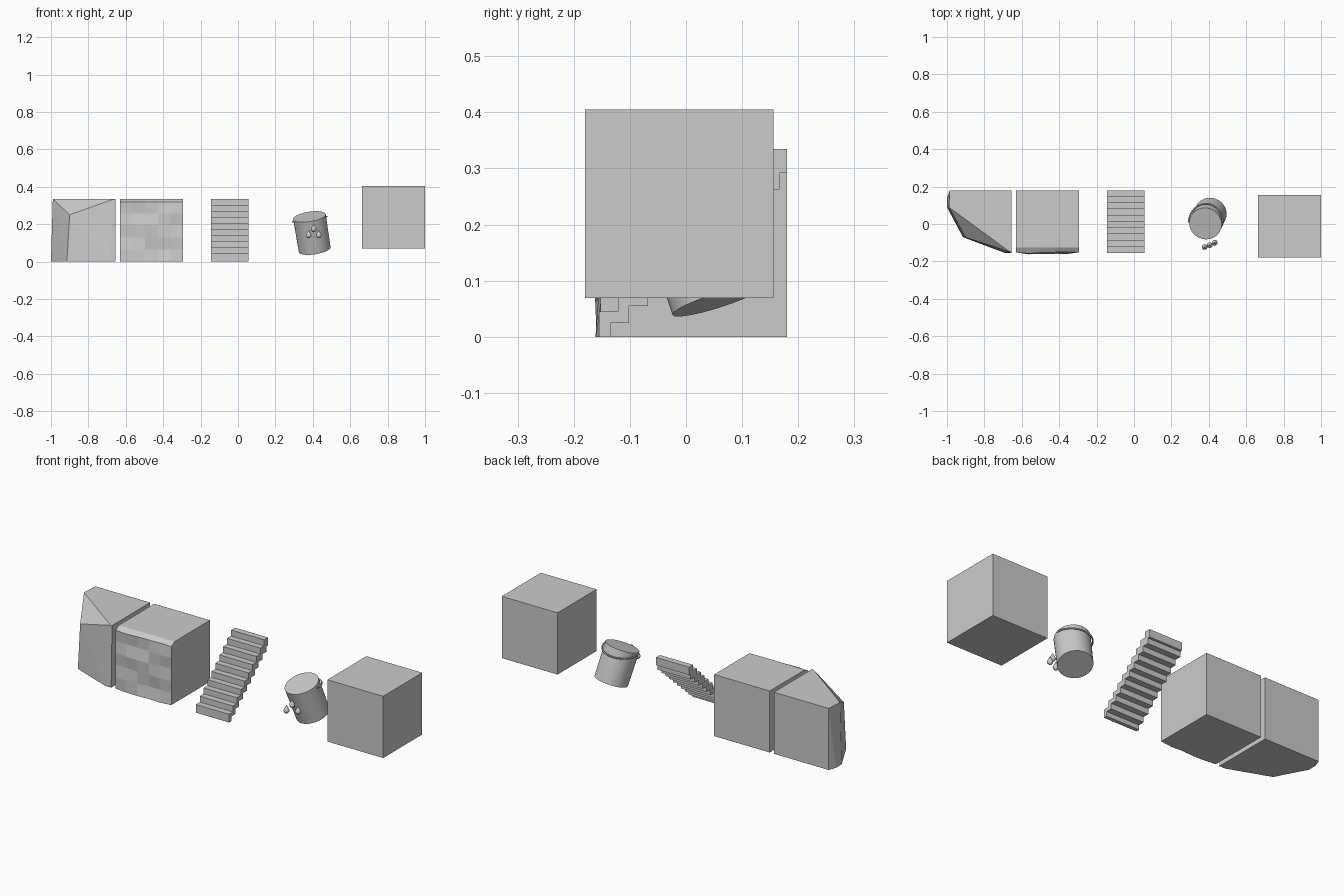
import bpy, bmesh, math, random
from mathutils import Vector

if "Cube" in bpy.data.objects:
    bpy.data.objects.remove(bpy.data.objects["Cube"])

random.seed(4)


def finish(name, bm, smooth=False):
    bmesh.ops.recalc_face_normals(bm, faces=bm.faces[:])
    mesh = bpy.data.meshes.new(name)
    bm.to_mesh(mesh)
    bm.free()
    obj = bpy.data.objects.new(name, mesh)
    bpy.context.collection.objects.link(obj)
    if smooth:
        bpy.ops.object.select_all(action='DESELECT')
        bpy.context.view_layer.objects.active = obj
        obj.select_set(True)
        bpy.ops.object.shade_smooth_by_angle(angle=math.radians(40))
    return obj


def lathe(bm, profile, sides):
    # revolve (radius, z) points around z
    rings = [[bm.verts.new((r * math.cos(2 * math.pi * i / sides),
                            r * math.sin(2 * math.pi * i / sides), z))
              for i in range(sides)] for r, z in profile]
    for a, b in zip(rings, rings[1:]):
        for i in range(sides):
            j = (i + 1) % sides
            bm.faces.new((a[i], a[j], b[j], b[i]))
    bm.faces.new(rings[0])
    bm.faces.new(rings[-1])


# chipped rock: hull of its corner points
bm = bmesh.new()
T = 0.335
rock = [(-.655, .18, 0), (-.985, .18, 0), (-1, .14, 0), (-1, .09, 0), (-.915, -.07, 0),
        (-.69, -.155, 0), (-.655, -.155, 0), (-.655, .18, T), (-.985, .18, T),
        (-.99, .09, T), (-.9, -.072, .25), (-.662, -.15, T), (-.655, -.148, T)]
for p in rock:
    bm.verts.new(p)
bmesh.ops.convex_hull(bm, input=bm.verts[:])
bmesh.ops.dissolve_limit(bm, angle_limit=0.02, verts=bm.verts[:], edges=bm.edges[:])
finish("chipped_rock", bm)

# block with an uneven front face
bm = bmesh.new()
x0, x1, back, n = -.63, -.295, .18, 5
levels = [0, .065, .13, .195, .258, .318, T]
grid = []
for k, z in enumerate(levels):
    row = []
    for i in range(n + 1):
        y = -.125 if k == len(levels) - 1 else -.152
        if 0 < i < n and k < len(levels) - 1:
            y += random.uniform(-.011, .005)
        row.append(bm.verts.new((x0 + (x1 - x0) * i / n, y, z)))
    grid.append(row)
for a, b in zip(grid, grid[1:]):
    for i in range(n):
        bm.faces.new((a[i], a[i + 1], b[i + 1], b[i]))
bl, br, tl, tr = [bm.verts.new((x, back, z)) for z in (0, T) for x in (x0, x1)]
bm.faces.new((bl, br, tr, tl))
bm.faces.new([bl] + grid[0] + [br])
bm.faces.new([tl] + grid[-1] + [tr])
bm.faces.new([bl] + [r[0] for r in grid] + [tl])
bm.faces.new([br] + [r[-1] for r in grid] + [tr])
finish("uneven_block", bm)

# thin zigzag staircase, extruded along x
upper, lower = [(-.155, 0)], [(-.135, 0)]
for i in range(10):
    z, w = .045 + .0322 * i, .025 + .0297 * i
    y = -.155 + .0335 * i
    upper += [(y, z), (y + .0335, z)]
    lower += [(y + .02, w), (min(y + .0535, .18), w)]
bm = bmesh.new()
face = bm.faces.new([bm.verts.new((-.145, y, z)) for y, z in upper + lower[::-1]])
ext = bmesh.ops.extrude_face_region(bm, geom=[face])
bmesh.ops.translate(bm, vec=(.2, 0, 0),
                    verts=[v for v in ext["geom"] if isinstance(v, bmesh.types.BMVert)])
finish("staircase", bm)

# tilted bucket
top, base = Vector((.382, .002, .24)), Vector((.41, .058, .065))
axis = top - base
rot = Vector((0, 0, 1)).rotation_difference(axis)
h = axis.length
bm = bmesh.new()
lathe(bm, [(.086, 0), (.088, h)], 48)
bucket = finish("bucket", bm, True)

# wire handle folded down against the back
curve = bpy.data.curves.new("bucket_handle", 'CURVE')
curve.dimensions = '3D'
curve.bevel_depth = .004
curve.bevel_resolution = 2
curve.use_fill_caps = True
spline = curve.splines.new('POLY')
spline.points.add(24)
for i, p in enumerate(spline.points):
    a = math.pi * i / 24
    p.co = (.093 * math.cos(a), .098 * math.sin(a), h - .014 - .03 * math.sin(a), 1)
handle = bpy.data.objects.new("bucket_handle", curve)
bpy.context.collection.objects.link(handle)
for obj in (bucket, handle):
    obj.rotation_mode = 'QUATERNION'
    obj.rotation_quaternion = rot
    obj.location = base

# three water drops
drop = [(.002, -.015), (.008, -.0125), (.013, -.007), (.015, 0), (.0135, .006),
        (.009, .014), (.004, .023), (.0005, .03)]
for i, pos in enumerate([(.378, -.123, .14), (.405, -.113, .173), (.432, -.1, .14)]):
    bm = bmesh.new()
    lathe(bm, drop, 16)
    finish(f"water_drop_{i + 1}", bm, True).location = pos

# plain floating cube
bm = bmesh.new()
bmesh.ops.create_cube(bm, size=.336)
finish("floating_cube", bm).location = (.832, -.012, .237)
